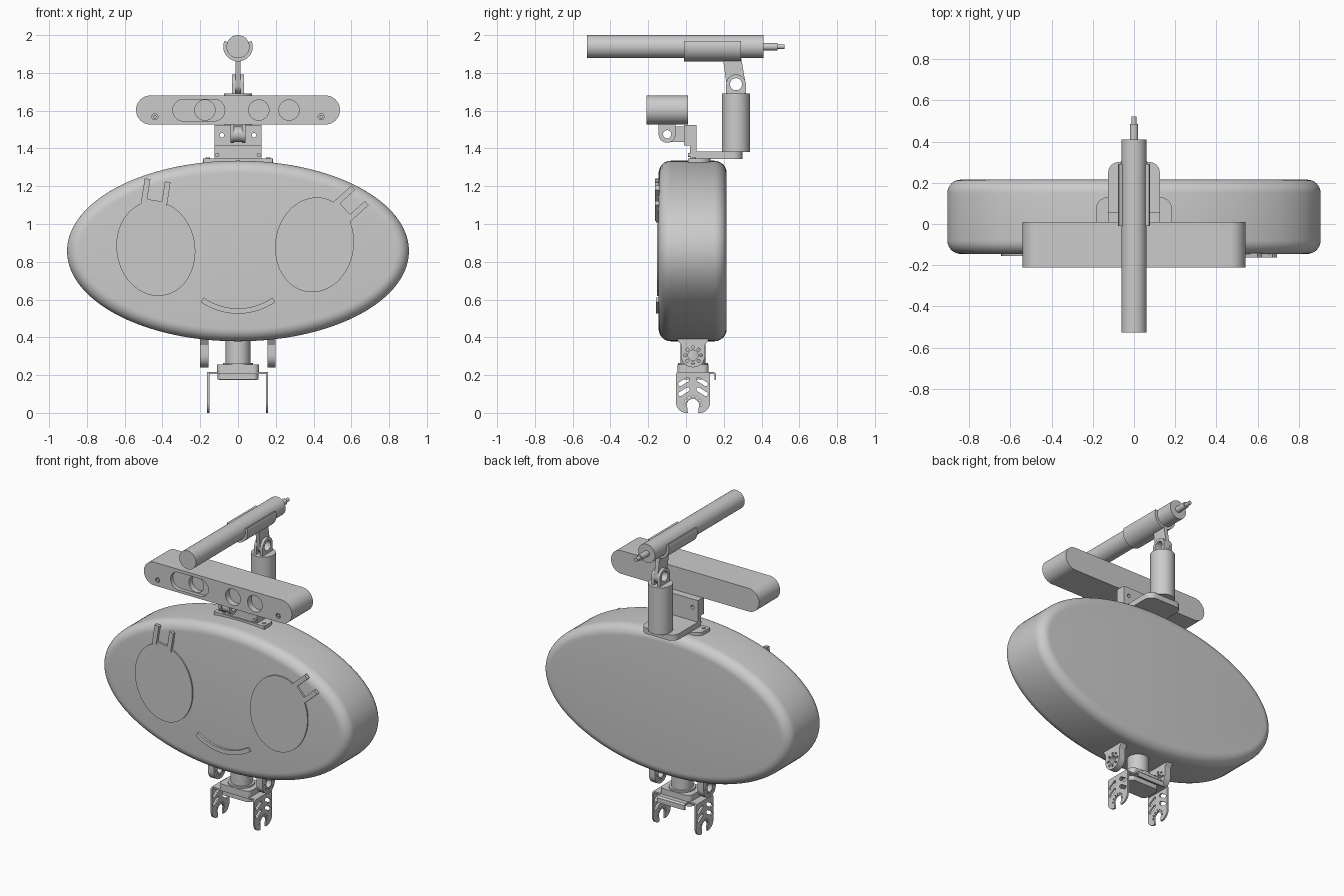
import bpy, bmesh
from math import sin, cos, pi, radians, hypot

if "Cube" in bpy.data.objects:
    bpy.data.objects.remove(bpy.data.objects["Cube"])

GREY = (0.6, 0.6, 0.6, 1)
mat = bpy.data.materials.new("light grey")
mat.use_nodes = True
mat.diffuse_color = GREY
mat.node_tree.nodes["Principled BSDF"].inputs["Base Color"].default_value = GREY

# Each axis maps a flat outline (u, v) at depth w into space
PLANES = {"x": lambda u, v, w: (w, u, v),
          "y": lambda u, v, w: (u, w, v),
          "z": lambda u, v, w: (u, v, w)}


def loft(name, axis, rings):
    """Skin a list of (outline, depth) rings and cap both ends."""
    bm = bmesh.new()
    loops = [[bm.verts.new(PLANES[axis](u, v, w)) for u, v in pts] for pts, w in rings]
    n = len(loops[0])
    for a, b in zip(loops, loops[1:]):
        for i in range(n):
            j = (i + 1) % n
            bm.faces.new((a[i], a[j], b[j], b[i]))
    bm.faces.new(loops[0])
    bm.faces.new(loops[-1])
    bmesh.ops.recalc_face_normals(bm, faces=bm.faces)
    mesh = bpy.data.meshes.new(name)
    bm.to_mesh(mesh)
    bm.free()
    mesh.materials.append(mat)
    obj = bpy.data.objects.new(name, mesh)
    bpy.context.collection.objects.link(obj)
    return obj


def prism(name, axis, pts, lo, hi):
    return loft(name, axis, [(pts, lo), (pts, hi)])


def cut(obj, axis, pts, lo, hi):
    """Carve a prism out of an object."""
    cutter = prism("cutter", axis, pts, lo, hi)
    mod = obj.modifiers.new("cut", "BOOLEAN")
    mod.operation, mod.solver, mod.object = "DIFFERENCE", "EXACT", cutter
    graph = bpy.context.evaluated_depsgraph_get()
    mesh = bpy.data.meshes.new_from_object(obj.evaluated_get(graph))
    obj.modifiers.clear()
    obj.data = mesh
    bpy.data.objects.remove(cutter)


def turn(pts, deg, cu, cv):
    c, s = cos(radians(deg)), sin(radians(deg))
    return [(cu + u * c - v * s, cv + u * s + v * c) for u, v in pts]


def arc(cu, cv, r, a, b, n=16):
    return [(cu + r * cos(radians(a + (b - a) * i / n)),
             cv + r * sin(radians(a + (b - a) * i / n))) for i in range(n + 1)]


def circle(cu, cv, r, n=32):
    return arc(cu, cv, r, 0, 360 - 360 / n, n - 1)


def rect(u0, u1, v0, v1):
    return [(u0, v0), (u1, v0), (u1, v1), (u0, v1)]


def round_rect(u0, u1, v0, v1, r, top=None):
    """Rectangle with rounded lower corners r and upper corners top."""
    t = r if top is None else top
    return (arc(u0 + r, v0 + r, r, 180, 270, 10) + arc(u1 - r, v0 + r, r, 270, 360, 10)
            + arc(u1 - t, v1 - t, t, 0, 90, 10) + arc(u0 + t, v1 - t, t, 90, 180, 10))


def box(name, x0, x1, y0, y1, z0, z1):
    return prism(name, "z", rect(x0, x1, y0, y1), z0, z1)


# Oval head with filleted front and back rims
A, B, MID, FILLET = 0.905, 0.478, 0.857, 0.065


def head_ring(inset, n=128):
    pts = []
    for i in range(n):
        c, s = cos(2 * pi * i / n), sin(2 * pi * i / n)
        k = hypot(B * c, A * s)
        pts.append((A * c - inset * B * c / k, MID + B * s - inset * A * s / k))
    return pts


steps = [radians(90 * i / 8) for i in range(9)]
front = [(head_ring(FILLET * (1 - sin(t))), -0.145 + FILLET * (1 - cos(t))) for t in steps]
back = [(head_ring(FILLET * (1 - sin(t))), 0.215 - FILLET * (1 - cos(t))) for t in reversed(steps)]
loft("head", "y", front + back)

# Face: eyes, lashes and mouth as shallow raised plates
oval = [(0.208 * u, 0.252 * v) for u, v in circle(0, 0, 1, 64)]
for side, x, z, tilt, lx, lz, lean in (("right", -0.435, 0.87, 9, -0.435, 1.17, -9),
                                       ("left", 0.405, 0.89, -9, 0.6, 1.11, -48)):
    prism(side + "_eye", "y", turn(oval, tilt, x, z), -0.154, -0.14)
    for k in (-1, 1):
        bar = rect(k * 0.054 - 0.015, k * 0.054 + 0.015, -0.065, 0.062)
        prism(side + "_lash", "y", turn(bar, lean, lx, lz), -0.163, -0.14)
    root = rect(-0.069, 0.069, -0.075, -0.045)
    prism(side + "_lash_root", "y", turn(root, lean, lx, lz), -0.158, -0.14)
mouth = arc(0, 0.87, 0.345, 235, 305) + arc(0, 0.87, 0.317, 305, 235)
prism("mouth", "y", mouth, -0.16, -0.14)

# Camera bar with lens recesses and two screws
bar = prism("camera_bar", "y", round_rect(-0.54, 0.54, 1.527, 1.68, 0.076), -0.21, 0.01)
cut(bar, "y", round_rect(-0.345, -0.07, 1.545, 1.66, 0.057), -0.3, -0.185)
for x, depth in ((-0.175, -0.15), (0.11, -0.17), (0.27, -0.17)):
    cut(bar, "y", circle(x, 1.603, 0.054), -0.3, depth)
for x in (-0.44, 0.44):
    cut(bar, "y", circle(x, 1.568, 0.016, 16), -0.3, -0.2)
    prism("bar_screw", "y", circle(x, 1.568, 0.01, 6), -0.208, -0.195)

# Camera hinge: two outer lugs and a middle tongue
lug = arc(-0.1, 1.475, 0.045, 180, 360) + [(-0.055, 1.535), (-0.145, 1.535)]
for x in (-0.04, 0.022):
    ear = prism("hinge_lug", "x", lug, x, x + 0.018)
    cut(ear, "x", circle(-0.1, 1.475, 0.022, 20), x - 0.1, x + 0.1)
tongue = prism("hinge_tongue", "x", arc(-0.1, 1.475, 0.04, 90, 270)
               + [(0.01, 1.435), (0.01, 1.515)], -0.02, 0.02)
cut(tongue, "x", circle(-0.1, 1.475, 0.022, 20), -0.1, 0.1)

# Stepped upright bracket with screw holes
plate = prism("upright_bracket", "x", [(0.02, 1.335), (0.055, 1.335), (0.055, 1.525),
              (-0.01, 1.525), (-0.01, 1.415), (0.02, 1.415)], -0.125, 0.125)
for x in (-0.085, 0.085):
    cut(plate, "y", circle(x, 1.47, 0.012, 16), -0.1, 0.2)
for x in (-0.11, 0.11):
    prism("bracket_screw", "y", circle(x, 1.365, 0.011, 16), 0.01, 0.03)

# Base shelf and flange on top of the head
prism("base_shelf", "z", round_rect(-0.125, 0.125, 0.02, 0.3, 0.002, 0.05), 1.345, 1.383)
prism("base_flange", "z", round_rect(-0.185, 0.185, 0.01, 0.13, 0.004, 0.06), 1.31, 1.347)
for x in (-0.16, 0.16):
    prism("flange_screw", "z", circle(x, 0.042, 0.011, 16), 1.34, 1.352)

# Post with a forked joint
JY, JZ = 0.265, 1.74
prism("post", "z", circle(0, JY, 0.074, 48), 1.38, 1.69)
cheek = arc(JY, JZ, 0.052, 0, 180) + [(JY - 0.052, 1.68), (JY + 0.052, 1.68)]
for x in (-0.031, 0.013):
    fork = prism("joint_fork", "x", cheek, x, x + 0.018)
    cut(fork, "x", circle(JY, JZ, 0.032), x - 0.1, x + 0.1)
blade = prism("joint_blade", "x", arc(JY, JZ, 0.05, 190, 370)
              + [(0.292, 1.88), (0.195, 1.88)], -0.013, 0.013)
cut(blade, "x", circle(JY, JZ, 0.032), -0.1, 0.1)

# Pointer tube lying in an open cradle
TZ = 1.939
prism("pointer_tube", "y", circle(0, TZ, 0.061, 48), -0.525, 0.41)
prism("pointer_neck", "y", circle(0, TZ, 0.02, 24), 0.4, 0.485)
prism("pointer_tip", "y", circle(0, TZ, 0.012, 24), 0.48, 0.522)
cradle = arc(0, TZ, 0.078, 157, 383, 32) + arc(0, TZ, 0.06, 383, 157, 32)
prism("tube_cradle", "y", cradle, -0.01, 0.29)

# Neck, motor block and hub below the head
CY = 0.037
prism("neck", "z", circle(0, CY, 0.065, 40), 0.24, 0.42)
prism("motor_block", "z", round_rect(-0.112, 0.112, -0.045, 0.12, 0.03), 0.212, 0.255)
prism("motor_hub", "z", circle(0, CY, 0.08, 40), 0.25, 0.265)
prism("lower_hub", "z", round_rect(-0.108, 0.108, -0.03, 0.105, 0.03), 0.176, 0.212)

# Side lugs with a ring of holes, flared into the head
lug = arc(CY, 0.305, 0.064, 180, 360) + [(CY + 0.064, 0.36), (CY + 0.09, 0.4),
                                         (CY - 0.09, 0.4), (CY - 0.064, 0.36)]
for x in (-0.2, 0.155):
    ear = prism("side_lug", "x", lug, x, x + 0.044)
    cut(ear, "x", circle(CY, 0.305, 0.027, 24), x - 0.03, x + 0.08)
    for u, v in circle(CY, 0.305, 0.042, 8):
        cut(ear, "x", circle(u, v, 0.008, 10), x - 0.03, x + 0.08)

# U-shaped foot bracket with slotted legs, open jaws and a rear lip
box("foot_bridge", -0.16, 0.157, -0.04, 0.115, 0.206, 0.216)
leg = round_rect(-0.053, 0.128, 0.0, 0.216, 0.055, 0.012)
for x in (-0.163, 0.148):
    foot = prism("foot_leg", "x", leg, x, x + 0.011)
    jaw = arc(CY, 0.042, 0.032, 0, 180) + [(CY - 0.025, -0.02), (CY + 0.025, -0.02)]
    cut(foot, "x", jaw, x - 0.05, x + 0.05)
    slot = round_rect(-0.034, 0.034, -0.011, 0.011, 0.0109)
    for side in (-1, 1):
        for z in (0.165, 0.112):
            cut(foot, "x", turn(slot, -side * 32, CY + side * 0.048, z), x - 0.05, x + 0.05)
    for u, v in arc(CY, 0.042, 0.043, 0, 180, 6):
        cut(foot, "x", circle(u, v, 0.005, 8), x - 0.05, x + 0.05)
lip = [(0.1, 0.206), (0.145, 0.206), (0.15, 0.2), (0.15, 0.175),
       (0.16, 0.175), (0.16, 0.206), (0.15, 0.216), (0.1, 0.216)]
prism("foot_lip", "x", lip, -0.1, 0.1)

# Smooth curved walls while keeping edges crisp
for obj in bpy.context.collection.objects:
    if obj.type == "MESH" and mat.name in obj.data.materials:
        bpy.ops.object.select_all(action="DESELECT")
        obj.select_set(True)
        bpy.context.view_layer.objects.active = obj
        bpy.ops.object.shade_smooth_by_angle(angle=radians(30))
